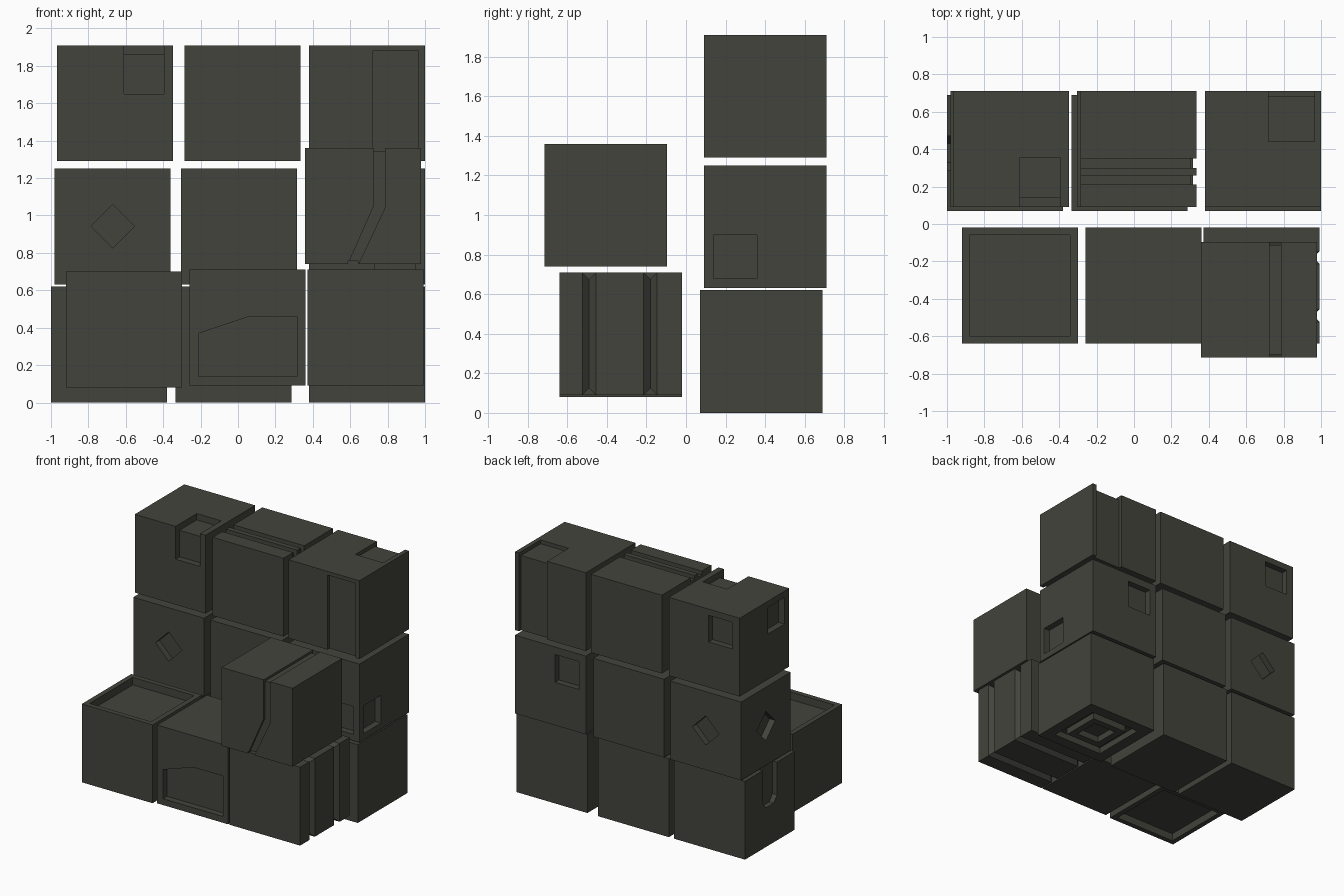
import bpy, bmesh

old = bpy.data.objects.get("Cube")
if old:
    bpy.data.objects.remove(old, do_unlink=True)

SIDE = 0.62
OVER = 0.02   # how far cutters stick out of a face

stone = bpy.data.materials.new("dark_olive_grey")
stone.use_nodes = True
colour = (0.057, 0.057, 0.046, 1)
stone.diffuse_color = colour
stone.node_tree.nodes["Principled BSDF"].inputs["Base Color"].default_value = colour


def prism(name, axis, points, start, end):
    """Extrude a 2D outline along one axis."""
    place = {"x": lambda u, v, t: (t, u, v),
             "y": lambda u, v, t: (u, t, v),
             "z": lambda u, v, t: (u, v, t)}[axis]
    bm = bmesh.new()
    rings = [[bm.verts.new(place(u, v, t)) for u, v in points] for t in (start, end)]
    bm.faces.new(rings[0])
    bm.faces.new(rings[1])
    n = len(points)
    for i in range(n):
        j = (i + 1) % n
        bm.faces.new((rings[0][i], rings[0][j], rings[1][j], rings[1][i]))
    bmesh.ops.recalc_face_normals(bm, faces=bm.faces)
    mesh = bpy.data.meshes.new(name)
    bm.to_mesh(mesh)
    bm.free()
    mesh.materials.append(stone)
    obj = bpy.data.objects.new(name, mesh)
    bpy.context.collection.objects.link(obj)
    return obj


def rect(u0, u1, v0, v1):
    return [(u0, v0), (u1, v0), (u1, v1), (u0, v1)]


def diamond(u, v, r):
    return [(u - r, v), (u, v - r), (u + r, v), (u, v + r)]


class Block:
    """A cube whose faces can be carved."""

    def __init__(self, name, x, y, z):
        self.low = dict(x=x, y=y, z=z)
        self.obj = prism(name, "z", rect(x, x + SIDE, y, y + SIDE), z, z + SIDE)

    def carve(self, face, points, depth):
        axis = face[1]
        low = self.low[axis]
        if face[0] == "+":
            span = (low + SIDE - depth, low + SIDE + OVER)
        else:
            span = (low - OVER, low + depth)
        self.cut(axis, points, *span)

    def cut(self, axis, points, start, end):
        cutter = prism("cutter", axis, points, start, end)
        cutter.hide_render = True
        mod = self.obj.modifiers.new("carve", "BOOLEAN")
        mod.operation = "DIFFERENCE"
        mod.solver = "EXACT"
        mod.object = cutter
        bpy.context.view_layer.objects.active = self.obj
        bpy.ops.object.modifier_apply(modifier=mod.name)
        mesh = cutter.data
        bpy.data.objects.remove(cutter, do_unlink=True)
        bpy.data.meshes.remove(mesh)


# Top row: corner pockets
b = Block("top_block_right", -0.967, 0.09, 1.29)
b.carve("-y", rect(-0.61, -0.395, 1.65, 1.93), 0.05)
b.carve("+z", rect(-0.61, -0.395, 0.07, 0.355), 0.05)
b.carve("+y", rect(-0.905, -0.695, 1.65, 1.86), 0.05)
b.carve("-x", rect(0.15, 0.355, 1.65, 1.86), 0.05)

# Top row: twin grooves over the top and down one side
b = Block("top_block_middle", -0.285, 0.09, 1.29)
for y in (0.21, 0.30):
    b.carve("+z", rect(-0.32, 0.37, y, y + 0.05), 0.03)
    b.carve("+x", rect(y, y + 0.05, 1.26, 1.94), 0.03)

# Top row: wide channels
b = Block("top_block_left", 0.38, 0.09, 1.29)
b.carve("-y", rect(0.72, 0.965, 1.27, 1.88), 0.025)
b.carve("+z", rect(0.72, 0.965, 0.44, 0.73), 0.03)
b.carve("+y", rect(0.72, 0.965, 1.27, 1.93), 0.025)

# Middle row: diamond pockets
b = Block("middle_block_right", -0.98, 0.09, 0.63)
for face, centre in (("-y", -0.67), ("+y", -0.67), ("-x", 0.4), ("+x", 0.4)):
    b.carve(face, diamond(centre, 0.942, 0.116), 0.05)

Block("middle_block_middle", -0.305, 0.09, 0.63)

# Middle row: square pockets
b = Block("middle_block_left", 0.38, 0.09, 0.63)
b.carve("+x", rect(0.14, 0.36, 0.68, 0.90), 0.05)
b.carve("-y", rect(0.73, 0.95, 0.68, 0.90), 0.05)
b.carve("+y", rect(0.44, 0.65, 0.97, 1.19), 0.05)

# Bottom row
b = Block("bottom_block_right", -1.0, 0.07, 0)
b.carve("-x", [(0.29, 0.64), (0.29, 0.36), (0.33, 0.31), (0.43, 0.31),
               (0.47, 0.36), (0.47, 0.64)], 0.04)

Block("bottom_block_middle", -0.333, 0.07, 0)

# Stepped square rings under the last bottom block
b = Block("bottom_block_left", 0.38, 0.07, 0)
cx, cy = 0.69, 0.38
for outer, inner in ((0.22, 0.155), (0.1, 0)):
    if inner:
        for s in (-1, 1):
            a, c = sorted((s * inner, s * outer))
            b.carve("-z", rect(cx + a, cx + c, cy - outer, cy + outer), 0.05)
            b.carve("-z", rect(cx - outer, cx + outer, cy + a, cy + c), 0.05)
    else:
        b.carve("-z", rect(cx - outer, cx + outer, cy - outer, cy + outer), 0.05)

# Front row: tray, hollow above and below
b = Block("front_tray_block", -0.92, -0.64, 0.08)
for face in ("+z", "-z"):
    b.carve(face, rect(-0.88, -0.342, -0.60, -0.06), 0.06)

# Front row: angled panel
b = Block("front_panel_block", -0.26, -0.64, 0.09)
b.carve("-y", [(-0.21, 0.14), (0.315, 0.14), (0.315, 0.46), (0.06, 0.46), (-0.21, 0.37)], 0.05)

# Front row: notched rings around the block
b = Block("front_grooved_block", 0.372, -0.64, 0.09)
for y in (-0.49, -0.18):
    for x in (0.372, 0.992):
        b.cut("z", diamond(x, y, 0.034), 0.05, 0.75)
    for z in (0.09, 0.71):
        b.cut("x", diamond(y, z, 0.034), 0.33, 1.03)

# Raised front block: a bent slot on front and back, joined over top and bottom
b = Block("raised_slot_block", 0.358, -0.715, 0.74)
slot = [(0.725, 1.38), (0.725, 1.05), (0.58, 0.72), (0.635, 0.72), (0.785, 1.04), (0.785, 1.38)]
for face in ("-y", "+y"):
    b.carve(face, slot, 0.018)
b.carve("+z", rect(0.725, 0.785, -0.75, -0.07), 0.018)
b.carve("-z", rect(0.588, 0.644, -0.75, -0.07), 0.018)
